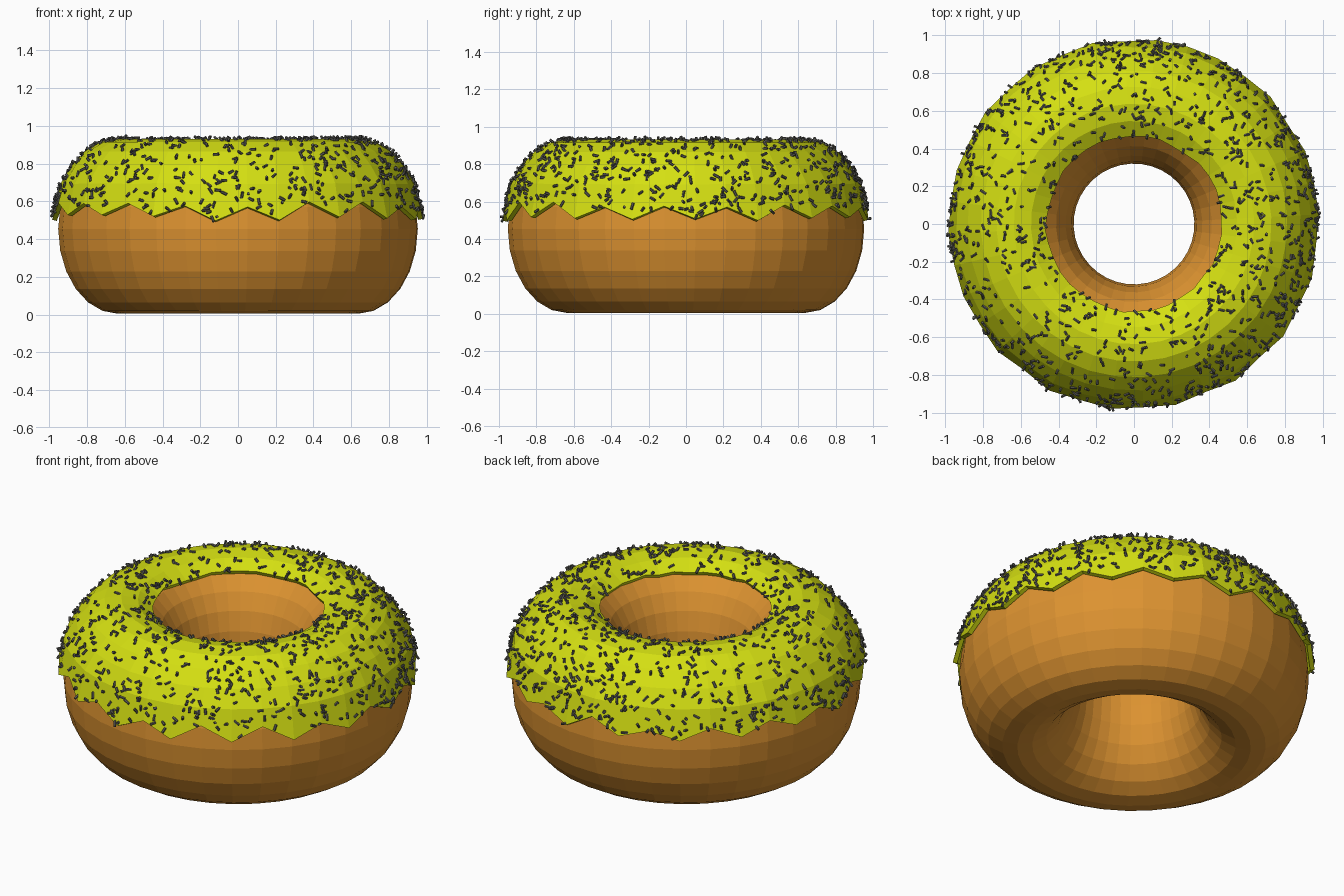
import bpy, bmesh, math, random
from mathutils import Vector

random.seed(7)
SEGMENTS, SIDES = 36, 24
RING, TUBE, HEIGHT, CENTRE = 0.637, 0.317, 0.45, 0.455
GLAZE = 0.025

cube = bpy.data.objects.get("Cube")
if cube:
    bpy.data.objects.remove(cube, do_unlink=True)


def material(name, colour):
    mat = bpy.data.materials.new(name)
    mat.use_nodes = True
    mat.diffuse_color = (*colour, 1)
    mat.node_tree.nodes["Principled BSDF"].inputs["Base Color"].default_value = (*colour, 1)
    return mat


def add_object(name, bm, mat):
    mesh = bpy.data.meshes.new(name)
    bm.to_mesh(mesh)
    bm.free()
    mesh.materials.append(mat)
    obj = bpy.data.objects.new(name, mesh)
    bpy.context.collection.objects.link(obj)
    return obj


def ring_point(column, angle, lift=0.0):
    """Point on the dough's oval tube; angle 0 faces out, 90 faces up."""
    turn = math.radians(column * 360 / SEGMENTS + 3)
    a = math.radians(angle)
    r = RING + (TUBE + lift) * math.cos(a)
    return Vector((r * math.cos(turn), r * math.sin(turn),
                   CENTRE + (HEIGHT + lift) * math.sin(a)))


def ring_surface(columns, closed):
    """Bridge columns of points round the ring."""
    bm = bmesh.new()
    grid = [[bm.verts.new(p) for p in col] for col in columns]
    rows = len(grid[0])
    for i, col in enumerate(grid):
        nxt = grid[(i + 1) % len(grid)]
        for j in range(rows if closed else rows - 1):
            k = (j + 1) % rows
            bm.faces.new((col[j], nxt[j], nxt[k], col[k]))
    bm.normal_update()
    return bm


dough_brown = material("dough brown", (0.72, 0.29, 0.03))
icing_lime = material("icing lime", (0.66, 0.74, 0.006))
sprinkle_grey = material("sprinkle grey", (0.11, 0.11, 0.10))

# Dough ring
dough = [[ring_point(i, j * 360 / SIDES) for j in range(SIDES)] for i in range(SEGMENTS)]
add_object("dough", ring_surface(dough, True), dough_brown)

# Icing shell with a scalloped outer edge
columns = []
for i in range(SEGMENTS):
    edge = (16 if i % 2 else 7) + random.uniform(-2.5, 2)
    bulge = random.uniform(0, 0.012)
    col = [ring_point(i, edge, 0.003 + bulge), ring_point(i, 30, 0.003 + bulge)]
    col += [ring_point(i, a, 0.002) for a in range(45, 120, 15)]
    col.append(ring_point(i, 120 + random.uniform(-1.5, 1.5), 0.002))
    columns.append(col)
icing_bm = ring_surface(columns, False)

# Scatter spots on the icing by face area
icing_bm.faces.ensure_lookup_table()
faces = list(icing_bm.faces)
spots = []
for face in random.choices(faces, [f.calc_area() for f in faces], k=1150):
    a, b, c, d = [v.co for v in face.verts]
    u, w = random.random(), random.random()
    spot = a.lerp(b, u).lerp(d.lerp(c, u), w)
    spots.append((spot + face.normal * (GLAZE + 0.004), face.normal.copy()))

icing = add_object("icing", icing_bm, icing_lime)
solid = icing.modifiers.new("thickness", "SOLIDIFY")
solid.thickness = GLAZE
solid.offset = 1

# Sprinkles: small six-sided rods, tilted at random
sprinkles = bmesh.new()
for spot, normal in spots:
    axis = Vector([random.gauss(0, 1) for _ in range(3)]).normalized()
    axis = (axis + normal * random.uniform(-0.3, 0.5)).normalized()
    length = random.uniform(0.024, 0.038)
    matrix = axis.to_track_quat("Z", "Y").to_matrix().to_4x4()
    matrix.translation = spot
    bmesh.ops.create_cone(sprinkles, cap_ends=True, segments=6, radius1=0.0075,
                          radius2=0.0075, depth=length, matrix=matrix)
add_object("sprinkles", sprinkles, sprinkle_grey)
